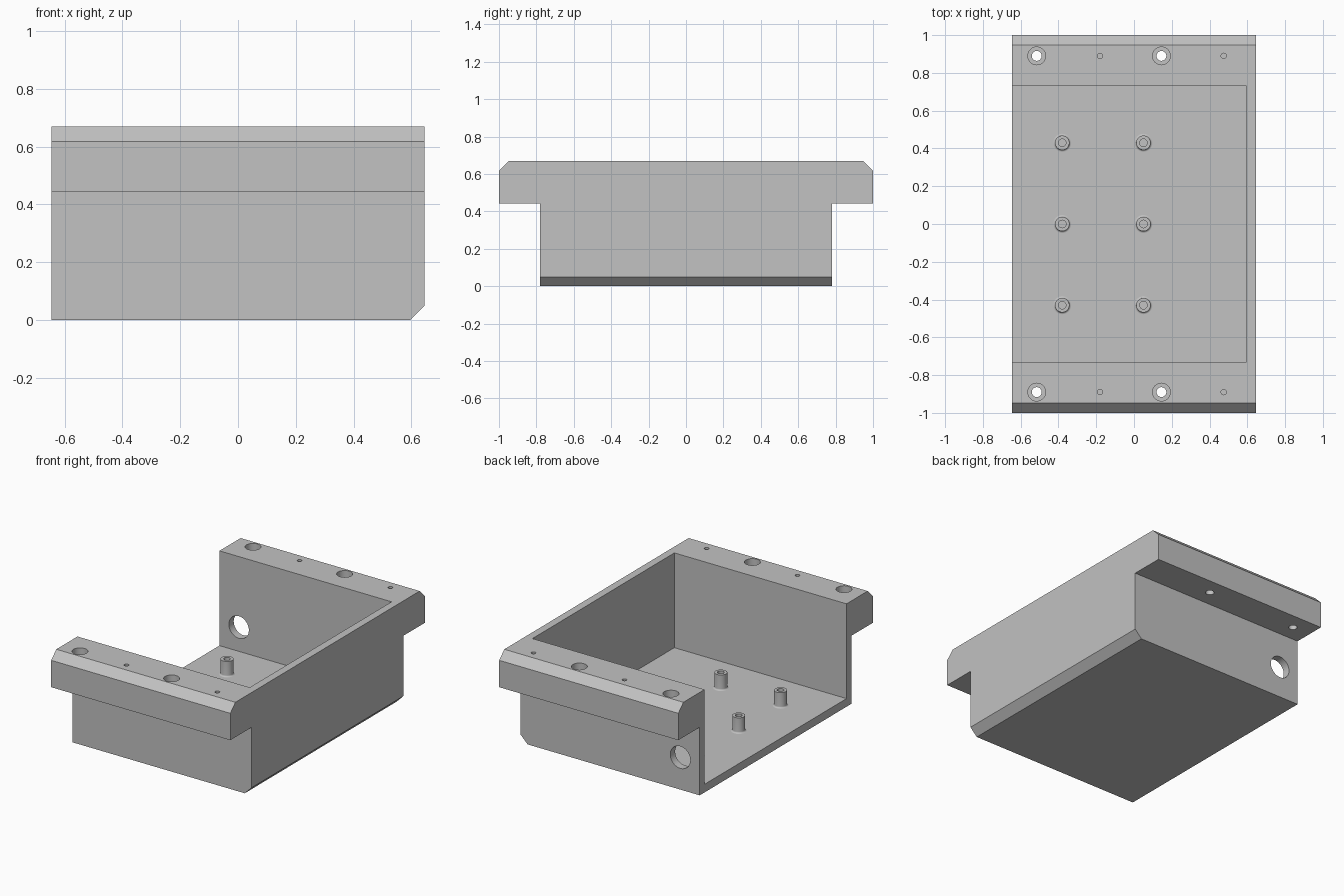
import bpy, bmesh, math
from mathutils import Matrix

if "Cube" in bpy.data.objects:
    bpy.data.objects.remove(bpy.data.objects["Cube"])

HALF_X, TOP, FLOOR, WALL, CH = 0.645, 0.67, 0.053, 0.05, 0.052
BODY_Y, FLANGE_Z = 0.78, 0.443

grey = bpy.data.materials.new("plain grey")
grey.diffuse_color = (0.54, 0.54, 0.54, 1)
grey.use_nodes = True
grey.node_tree.nodes["Principled BSDF"].inputs["Base Color"].default_value = grey.diffuse_color


def make_object(name, bm):
    bmesh.ops.recalc_face_normals(bm, faces=bm.faces)
    mesh = bpy.data.meshes.new(name)
    bm.to_mesh(mesh)
    bm.free()
    mesh.materials.append(grey)
    ob = bpy.data.objects.new(name, mesh)
    bpy.context.collection.objects.link(ob)
    return ob


def smooth(ob):
    bpy.ops.object.select_all(action='DESELECT')
    ob.select_set(True)
    bpy.context.view_layer.objects.active = ob
    bpy.ops.object.shade_smooth_by_angle(angle=math.radians(30))


def add_cylinder(bm, x, y, z0, z1, r):
    bmesh.ops.create_cone(bm, cap_ends=True, segments=48, radius1=r, radius2=r,
                          depth=z1 - z0,
                          matrix=Matrix.Translation((x, y, (z0 + z1) / 2)))


def cut(target, bm, name):
    cutter = make_object(name, bm)
    cutter.hide_render = True
    mod = target.modifiers.new(name, 'BOOLEAN')
    mod.operation = 'DIFFERENCE'
    mod.solver = 'EXACT'
    mod.object = cutter
    bpy.context.view_layer.objects.active = target
    bpy.ops.object.modifier_apply(modifier=name)
    bpy.data.objects.remove(cutter)


# Housing: T-shaped section with chamfered flanges, extruded along x
half = [(BODY_Y, 0), (BODY_Y, FLANGE_Z), (1, FLANGE_Z), (1, TOP - CH), (1 - CH, TOP)]
outline = half + [(-y, z) for y, z in reversed(half)]
bm = bmesh.new()
face = bm.faces.new([bm.verts.new((-HALF_X, y, z)) for y, z in outline])
ext = bmesh.ops.extrude_face_region(bm, geom=[face])["geom"]
bmesh.ops.translate(bm, vec=(2 * HALF_X, 0, 0),
                    verts=[v for v in ext if isinstance(v, bmesh.types.BMVert)])
# Chamfer along the closed end's bottom edge
low = [e for e in bm.edges if all(v.co.x > 0.6 and v.co.z < 0.001 for v in e.verts)]
bmesh.ops.bevel(bm, geom=low, offset=0.05, segments=1, affect='EDGES')
housing = make_object("housing", bm)

# Cavity open at -x, counterbores and blind pilot holes
bm = bmesh.new()
x0, x1, z0, z1 = -0.9, HALF_X - WALL, FLOOR, 0.9
bmesh.ops.create_cube(bm, size=1, matrix=Matrix.Translation(((x0 + x1) / 2, 0, (z0 + z1) / 2))
                      @ Matrix.Diagonal((x1 - x0, 2 * (BODY_Y - WALL), z1 - z0, 1)))
for y in (-0.89, 0.89):
    for x in (-0.515, 0.145):
        add_cylinder(bm, x, y, TOP - 0.06, 0.8, 0.047)
    for x in (-0.18, 0.475):
        add_cylinder(bm, x, y, TOP - 0.12, 0.8, 0.014)
cut(housing, bm, "cavity_cutter")

# Through screw holes and the cable hole in the back wall
bm = bmesh.new()
for y in (-0.89, 0.89):
    for x in (-0.515, 0.145):
        add_cylinder(bm, x, y, 0.3, 0.9, 0.026)
bmesh.ops.create_cone(bm, cap_ends=True, segments=64, radius1=0.072, radius2=0.072, depth=0.3,
                      matrix=Matrix.Translation((-0.505, 0.755, 0.21))
                      @ Matrix.Rotation(math.pi / 2, 4, 'X'))
cut(housing, bm, "hole_cutter")
smooth(housing)

# Board standoffs: lathed posts with a filleted foot and screw hole
R, F, H = 0.038, 0.01, 0.1
fillet = [(R + F - F * math.sin(a), FLOOR + F - F * math.cos(a))
          for a in (i * math.pi / 12 for i in range(7))]
profile = ([(0, FLOOR - 0.01), (R + F, FLOOR - 0.01)] + fillet +
           [(R, FLOOR + H), (0.02, FLOOR + H), (0.02, FLOOR + 0.005), (0, FLOOR + 0.005)])
for i, x in enumerate((-0.38, 0.05)):
    for j, y in enumerate((-0.43, 0, 0.43)):
        bm = bmesh.new()
        vs = [bm.verts.new((r, 0, z)) for r, z in profile]
        es = [bm.edges.new(p) for p in zip(vs, vs[1:])]
        bmesh.ops.spin(bm, geom=vs + es, cent=(0, 0, 0), axis=(0, 0, 1),
                       angle=2 * math.pi, steps=40)
        bmesh.ops.remove_doubles(bm, verts=bm.verts, dist=1e-5)
        post = make_object(f"standoff_{i}_{j}", bm)
        post.location = (x, y, 0)
        smooth(post)
